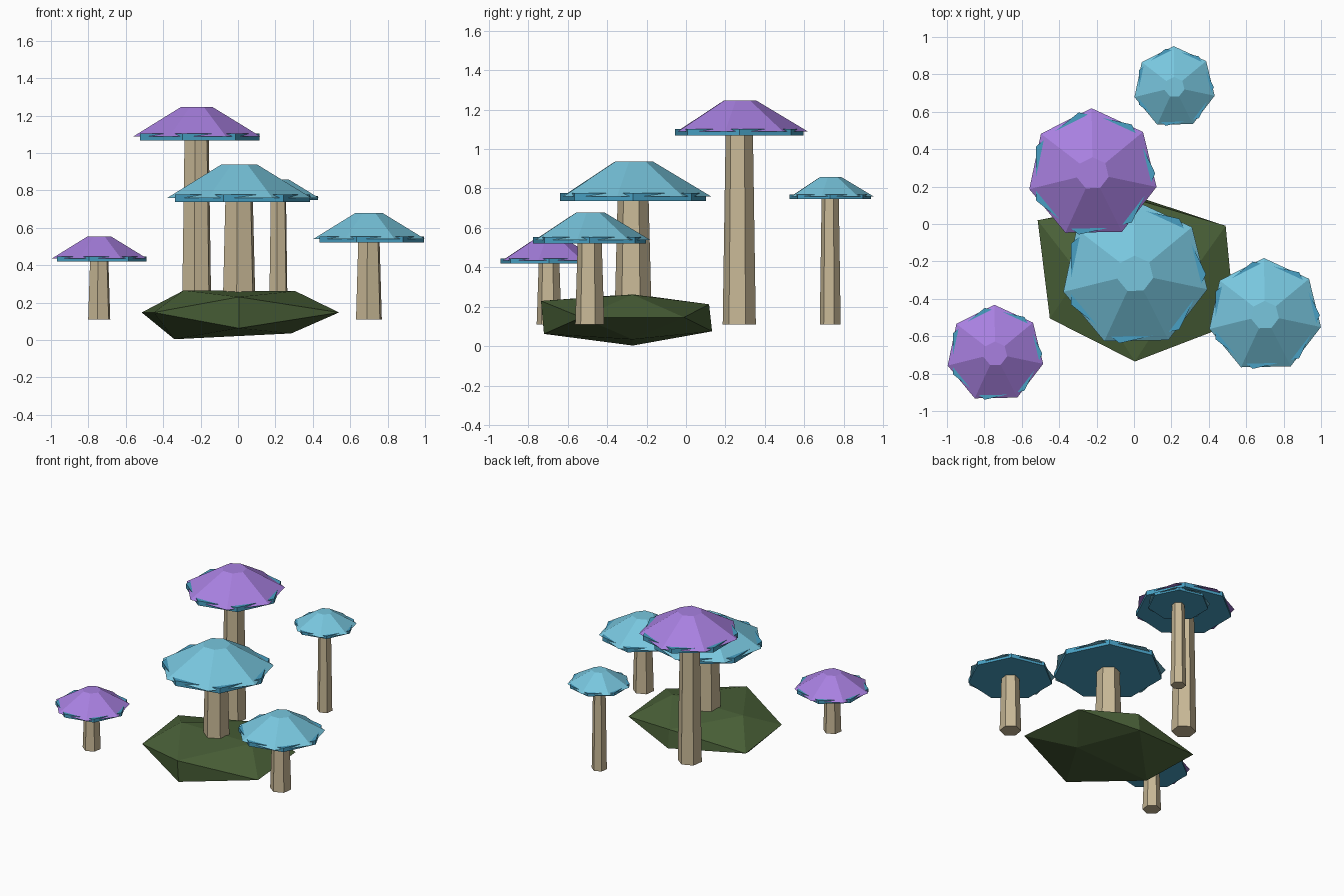
import bpy, bmesh, math

if "Cube" in bpy.data.objects:
    bpy.data.objects.remove(bpy.data.objects["Cube"])


def material(name, rgb):
    lin = [((c / 255 + 0.055) / 1.055) ** 2.4 for c in rgb]
    m = bpy.data.materials.new(name)
    m.diffuse_color = (*lin, 1)
    m.use_nodes = True
    m.node_tree.nodes["Principled BSDF"].inputs["Base Color"].default_value = m.diffuse_color
    return m


TAN = material("stem tan", (200, 184, 150))
PURPLE = material("cap purple", (168, 128, 224))
BLUE = material("cap blue", (120, 198, 222))
TEAL = material("gill teal", (72, 160, 195))
GREEN = material("moss green", (74, 97, 56))


def finish(name, bm, mat):
    bmesh.ops.recalc_face_normals(bm, faces=bm.faces)
    me = bpy.data.meshes.new(name)
    bm.to_mesh(me)
    bm.free()
    me.materials.append(mat)
    ob = bpy.data.objects.new(name, me)
    bpy.context.collection.objects.link(ob)


def frustum(name, x, y, z0, z1, r0, r1, sides, start, mat):
    """Flat-faced tapered prism; start is the angle of its first corner."""
    bm = bmesh.new()
    rings = []
    for z, r in ((z0, r0), (z1, r1)):
        ring = []
        for i in range(sides):
            a = math.radians(start) + 2 * math.pi * i / sides
            ring.append(bm.verts.new((x + r * math.cos(a), y + r * math.sin(a), z)))
        rings.append(ring)
        bm.faces.new(ring)
    for i in range(sides):
        j = (i + 1) % sides
        bm.faces.new((rings[0][i], rings[0][j], rings[1][j], rings[1][i]))
    finish(name, bm, mat)


# Mushrooms: name, x, y, cap rim height, cap radius, cap colour
mushrooms = [
    ("centre", 0.006, -0.268, 0.76, 0.395, BLUE),
    ("tall", -0.221, 0.270, 1.088, 0.349, PURPLE),
    ("right", 0.70, -0.488, 0.54, 0.306, BLUE),
    ("left", -0.742, -0.694, 0.435, 0.262, PURPLE),
    ("back", 0.216, 0.731, 0.76, 0.22, BLUE),
]
for name, x, y, z, r, mat in mushrooms:
    frustum(name + "_stem", x, y, 0.11, z, 0.243 * r, 0.2 * r, 6, -98, TAN)
    frustum(name + "_cap", x, y, z, z + 0.45 * r, r, 0.25 * r, 7, 91, mat)
    # gill disc, turned against the cap so its corners poke out
    frustum(name + "_gills", x, y, z - 0.058 * r, z + 0.042 * r,
            0.96 * r, 0.96 * r, 7, 0, TEAL)

# Mossy rock: a squashed, uneven icosahedron
rock = [
    (-0.29, -0.27, 0.265), (0.305, -0.27, 0.262),
    (-0.34, -0.27, 0.004), (0.285, -0.27, 0.035),
    (0.005, -0.735, 0.23), (0.005, -0.72, 0.063),
    (0.06, 0.117, 0.213), (0.06, 0.132, 0.076),
    (-0.515, 0.02, 0.147), (-0.45, -0.505, 0.147),
    (0.49, -0.01, 0.147), (0.54, -0.53, 0.147),
]
bm = bmesh.new()
for p in rock:
    bm.verts.new(p)
bmesh.ops.convex_hull(bm, input=bm.verts)
finish("mossy_rock", bm, GREEN)
